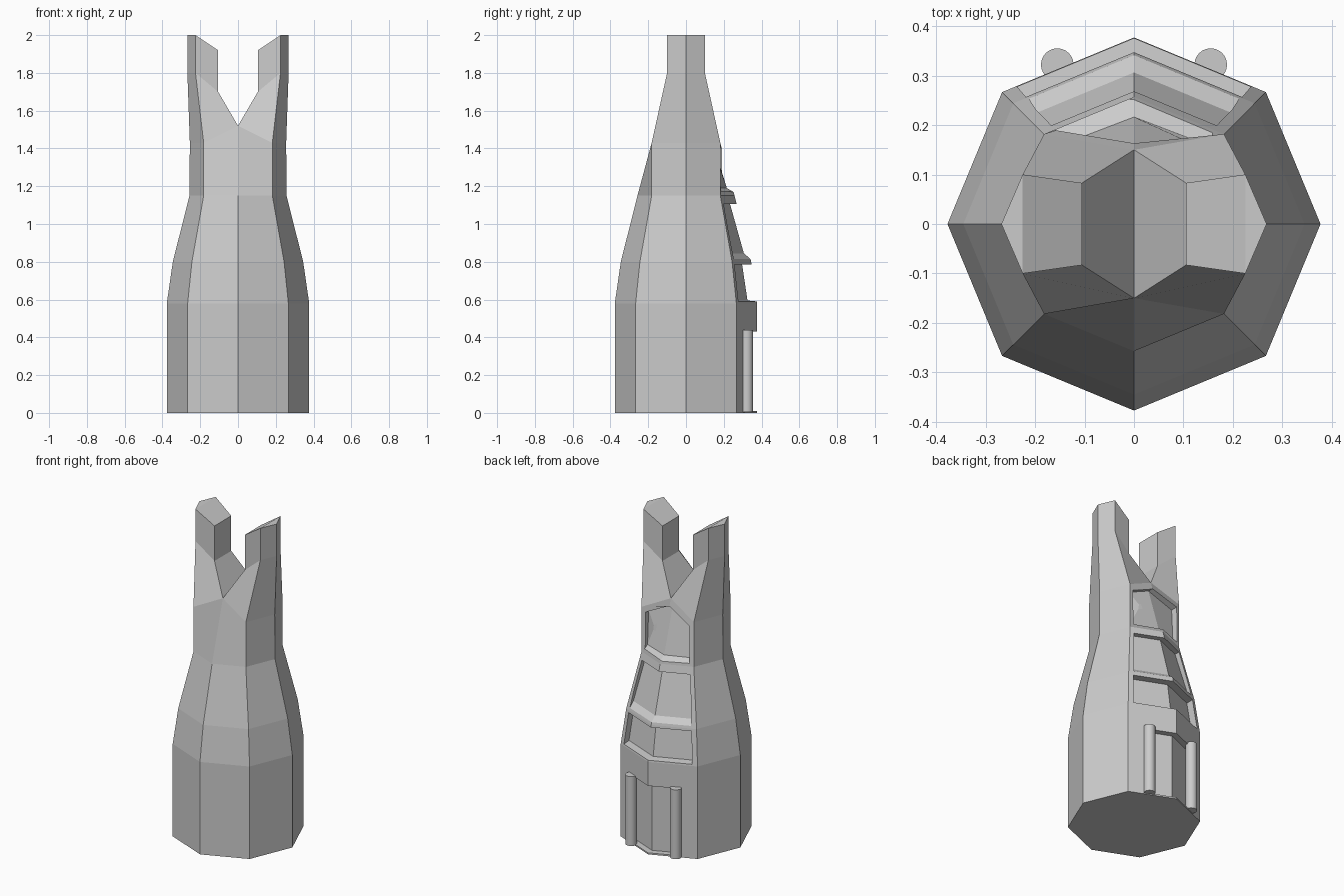
import bpy, bmesh, math

if "Cube" in bpy.data.objects:
    bpy.data.objects.remove(bpy.data.objects["Cube"])

HALF = math.sqrt(0.5)


def make_object(name, bm):
    bmesh.ops.recalc_face_normals(bm, faces=bm.faces[:])
    me = bpy.data.meshes.new(name)
    bm.to_mesh(me)
    bm.free()
    ob = bpy.data.objects.new(name, me)
    bpy.context.collection.objects.link(ob)
    return ob


def bridge(bm, a, b):
    n = len(a)
    for i in range(n):
        j = (i + 1) % n
        bm.faces.new((a[i], a[j], b[j], b[i]))


# Tower body: octagonal rings, then a saddle ring, then two prongs
bm = bmesh.new()
rings = []
for z, r in ((0, .377), (.58, .377), (.80, .345), (1.15, .257)):
    rings.append([bm.verts.new((r * math.cos(i * math.pi / 4),
                                r * math.sin(i * math.pi / 4), z)) for i in range(8)])
saddle = []
for i in range(8):
    a = i * math.pi / 4
    r, z = ((.257, 1.43) if i % 2 else (.15, 1.52) if i in (2, 6) else (.255, 1.43))
    saddle.append(bm.verts.new((r * math.cos(a), r * math.sin(a), z)))
rings.append(saddle)
for a, b in zip(rings, rings[1:]):
    bridge(bm, a, b)
bm.faces.new(rings[0])

for s, order in ((1, (0, 1, 2, 6, 7)), (-1, (4, 3, 2, 6, 5))):
    plan = ((.268, 0), (.225, .1), (.105, .083), (.105, -.083), (.225, -.1))
    low = [bm.verts.new((s * x, y, 1.7 if x < .2 else 1.8)) for x, y in plan]
    top = [bm.verts.new((s * x, y, 1.92 if x < .2 else 2.0)) for x, y in plan]
    bridge(bm, [saddle[i] for i in order], low)
    bridge(bm, low, top)
    bm.faces.new((top[0], top[1], top[4]))
    bm.faces.new(top[1:])
body = make_object("tower_body", bm)


# Surface outline of the back: centre ridge and corner edge
def interp(table, z):
    for (z0, v0), (z1, v1) in zip(table, table[1:]):
        if z <= z1:
            return v0 + (v1 - v0) * (z - z0) / (z1 - z0)
    return table[-1][1]


CENTRE = ((0, .377), (.58, .377), (.80, .345), (1.15, .257), (1.52, .15))
CORNER = tuple((z, r * HALF) for z, r in
               ((0, .377), (.58, .377), (.80, .345), (1.15, .257), (1.43, .257)))


def row(bm, zc, ze, f, dy, dz):
    """Left, centre and right point of a chevron following the back."""
    c, e = interp(CENTRE, zc), interp(CORNER, ze)
    y, z = c + f * (e - c) + dy, zc + f * (ze - zc) + dz
    return [bm.verts.new(p) for p in
            ((-f * e, y, z), (0, c + dy, zc + dz), (f * e, y, z))]


def cut_recess(bottom, top, f, depth, sill):
    """Cut a chevron panel; sill raises the inner lower edge."""
    bm = bmesh.new()
    out = .06
    fb = row(bm, *bottom, f, -depth, sill)
    ft = row(bm, *top, f, -depth, 0)
    ob_ = row(bm, *bottom, f, out, -sill * out / depth)
    ot = row(bm, *top, f, out, 0)
    for a, b in ((fb, ft), (ft, ot), (ot, ob_), (ob_, fb)):
        for i in (0, 1):
            bm.faces.new((a[i], a[i + 1], b[i + 1], b[i]))
    for i in (0, 2):
        bm.faces.new((fb[i], ft[i], ot[i], ob_[i]))
    cutter = make_object("recess_cutter", bm)
    cutter.hide_render = True
    mod = body.modifiers.new("recess", 'BOOLEAN')
    mod.operation = 'DIFFERENCE'
    mod.solver = 'EXACT'
    mod.object = cutter
    bpy.context.view_layer.objects.active = body
    bpy.ops.object.modifier_apply(modifier=mod.name)
    bpy.data.objects.remove(cutter)


# Back recesses: lower bay and three framed panels
cut_recess((.01, .01), (.43, .43), .58, .04, 0)
cut_recess((.59, .59), (.785, .785), .89, .05, .005)
cut_recess((.815, .815), (1.105, 1.105), .88, .035, .03)
cut_recess((1.17, 1.17), (1.475, 1.39), .87, .035, .02)

# Pipes either side of the lower bay
for side, x in (("left", -.155), ("right", .155)):
    bpy.ops.mesh.primitive_cylinder_add(vertices=24, radius=.033, depth=.435,
                                        location=(x, .322, .2225))
    pipe = bpy.context.object
    pipe.name = side + "_pipe"
    bpy.ops.object.shade_smooth_by_angle()
